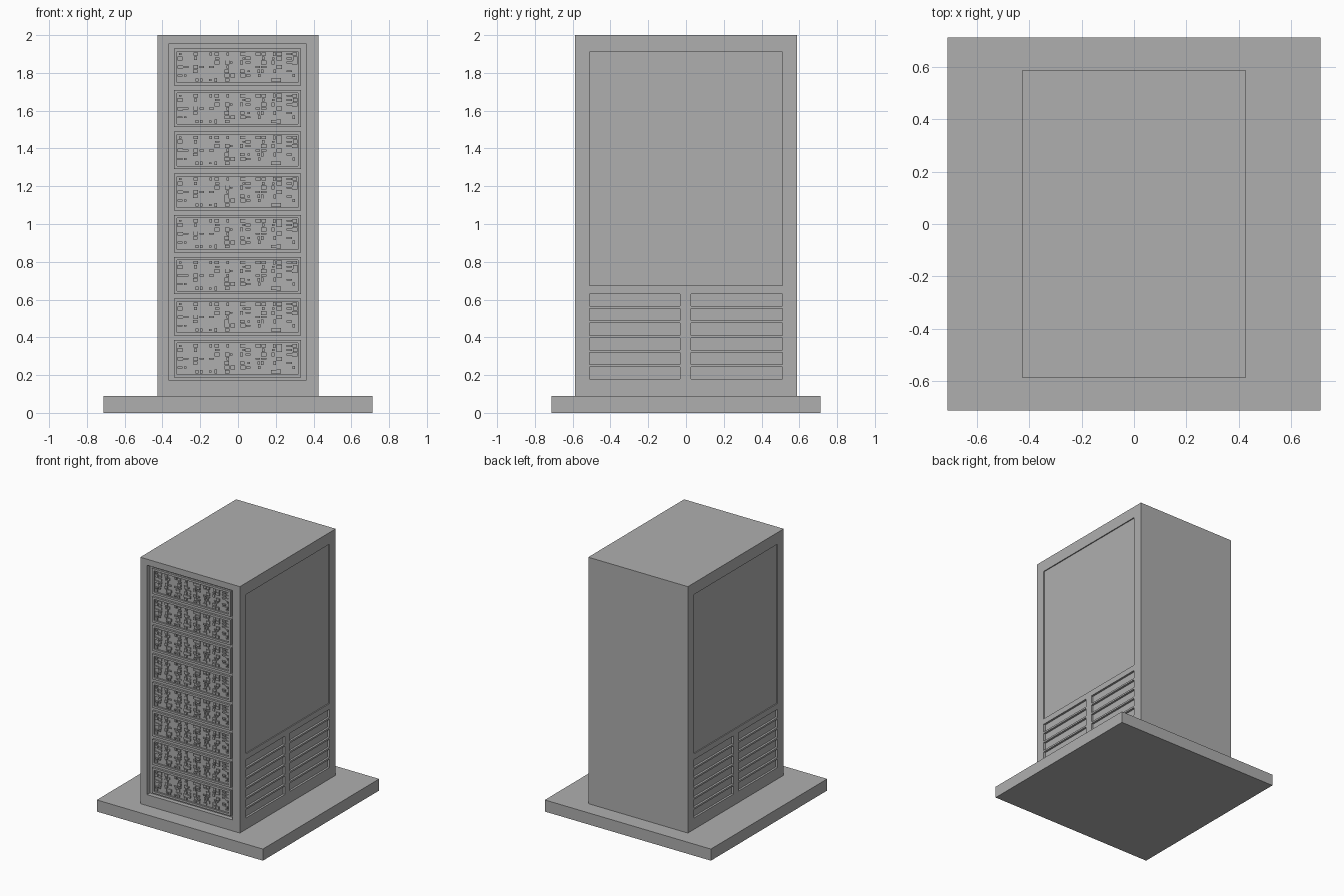
import bpy, bmesh, random
from mathutils import Matrix, Vector

if "Cube" in bpy.data.objects:
    bpy.data.objects.remove(bpy.data.objects["Cube"])

random.seed(4)
HX, HY, Z0, Z1 = 0.427, 0.587, 0.09, 2.0   # cabinet extents
CX = -0.003                                # slight offset of the front details
ROWS, PITCH = 8, 0.2207

# Dark grey finish
grey = bpy.data.materials.new("dark_grey")
grey.diffuse_color = (0.43, 0.43, 0.43, 1)
grey.use_nodes = True
grey.node_tree.nodes["Principled BSDF"].inputs["Base Color"].default_value = grey.diffuse_color


def add_box(bm, x, y, z):
    """Add a box spanning the given (min, max) pairs."""
    size = Vector((x[1] - x[0], y[1] - y[0], z[1] - z[0]))
    mid = Vector((sum(x) / 2, sum(y) / 2, sum(z) / 2))
    m = Matrix.Translation(mid) @ Matrix.Diagonal(size.to_4d())
    bmesh.ops.create_cube(bm, size=1, matrix=m)


def make(name, bm):
    bmesh.ops.recalc_face_normals(bm, faces=bm.faces[:])
    mesh = bpy.data.meshes.new(name)
    bm.to_mesh(mesh)
    bm.free()
    mesh.materials.append(grey)
    ob = bpy.data.objects.new(name, mesh)
    bpy.context.collection.objects.link(ob)
    return ob


def stack(ob):
    """Repeat a front part down the cabinet."""
    a = ob.modifiers.new("Rows", 'ARRAY')
    a.count = ROWS
    a.use_relative_offset = False
    a.use_constant_offset = True
    a.constant_offset_displace = (0, 0, -PITCH)


# Base plinth
bm = bmesh.new()
add_box(bm, (-0.712, 0.712), (-0.712, 0.712), (0, Z0))
make("base", bm)

# Cabinet shell
bm = bmesh.new()
add_box(bm, (-HX, HX), (-HY, HY), (Z0, Z1))
cabinet = make("cabinet", bm)

# Recess cutters: front bay, side panels and side vents
bm = bmesh.new()
add_box(bm, (CX - 0.366, CX + 0.366), (-HY - 0.1, -HY + 0.035), (0.175, 1.953))
for s in (-1, 1):
    def side(depth):
        return sorted((s * (HX - depth), s * (HX + 0.1)))
    add_box(bm, side(0.008), (-0.51, 0.51), (0.675, 1.91))
    for i in range(6):
        top = 0.63 - i * 0.0775
        for y in ((-0.51, -0.033), (0.027, 0.51)):
            add_box(bm, side(0.016), y, (top - 0.064, top))
cutter = make("recess_cutter", bm)
cutter.hide_render = True
cut = cabinet.modifiers.new("Recesses", 'BOOLEAN')
cut.operation = 'DIFFERENCE'
cut.solver = 'EXACT'
cut.object = cutter
bpy.context.view_layer.objects.active = cabinet
bpy.ops.object.modifier_apply(modifier=cut.name)
bpy.data.objects.remove(cutter)

# Rack unit: framed tray with a shallow pocket
UX, UZ0, UZ1, FRONT = 0.336, 1.733, 1.93, -HY + 0.02
bm = bmesh.new()
add_box(bm, (CX - UX, CX + UX), (FRONT, -HY + 0.036), (UZ0, UZ1))
bm.normal_update()
face = min(bm.faces, key=lambda f: f.calc_center_median().y)
bmesh.ops.inset_individual(bm, faces=[face], thickness=0.016, use_even_offset=True)
pocket = bmesh.ops.extrude_discrete_faces(bm, faces=[face])["faces"][0]
bmesh.ops.translate(bm, verts=pocket.verts[:], vec=(0, 0.013, 0))
stack(make("rack_unit", bm))

# Small circuit blocks in eight columns inside each pocket
bm = bmesh.new()
floor_y = FRONT + 0.014
for col in range(8):
    left = CX - 0.317 + col * 0.0825
    for row in range(7):
        zc = 1.763 + row * 0.0228
        for half in range(2):
            if random.random() < 0.22:
                continue
            w = random.choice((0.014, 0.024, 0.028))
            h = random.choice((0.01, 0.017, 0.021))
            x = left + half * 0.029 + random.uniform(0, 0.0285 - w)
            z = zc - h / 2
            add_box(bm, (x, x + w), (floor_y - random.uniform(0.007, 0.013), floor_y), (z, z + h))
stack(make("circuit_blocks", bm))
